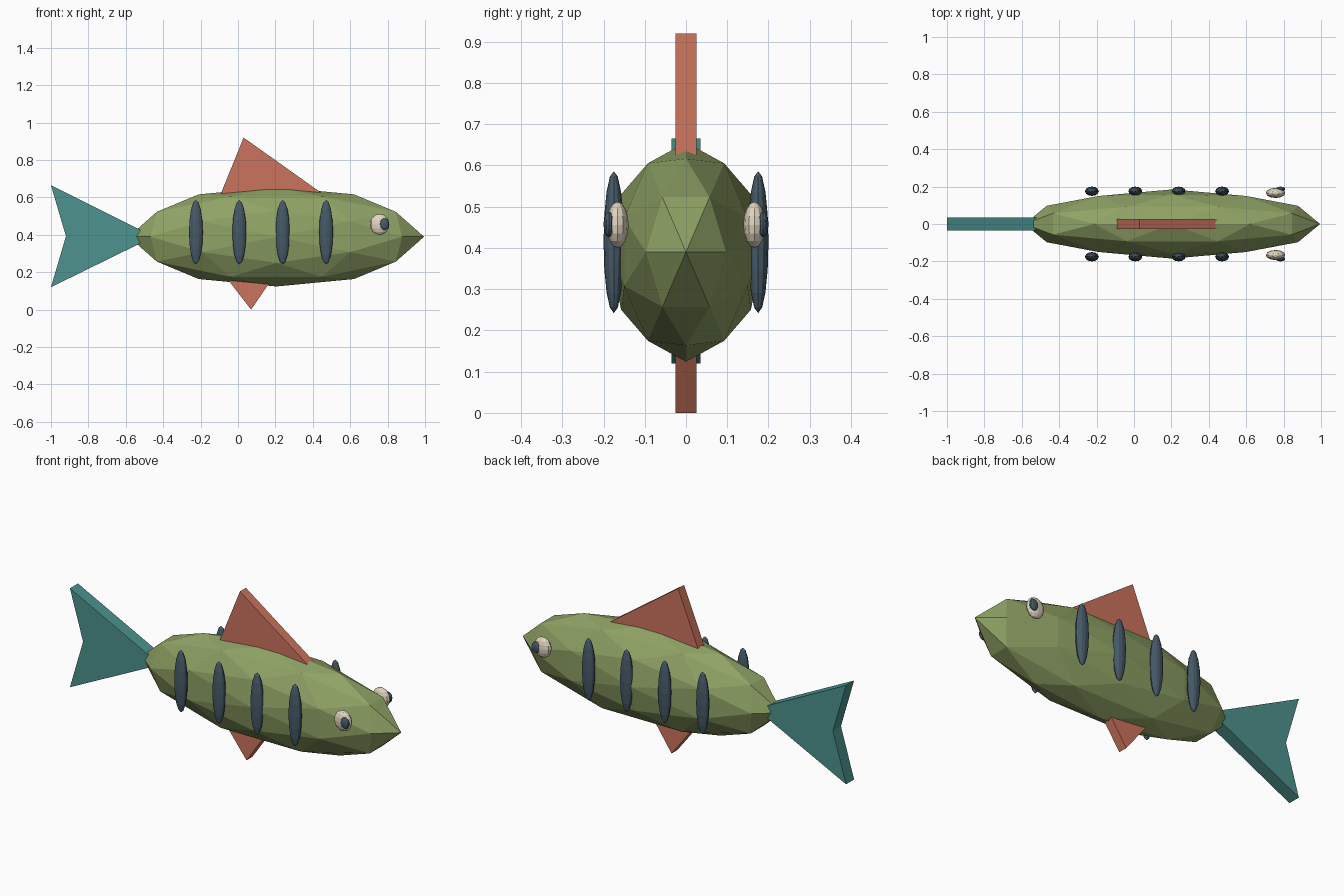
import bpy, bmesh
from itertools import product
from mathutils import Vector

cube = bpy.data.objects.get("Cube")
if cube:
    bpy.data.objects.remove(cube, do_unlink=True)


def material(name, rgb):
    """Flat colour given as 0-255 display values, stored as linear."""
    lin = [((c / 255 + 0.055) / 1.055) ** 2.4 for c in rgb] + [1]
    m = bpy.data.materials.new(name)
    m.use_nodes = True
    m.diffuse_color = lin
    m.node_tree.nodes["Principled BSDF"].inputs["Base Color"].default_value = lin
    return m


olive = material("olive_green", (143, 162, 101))
coral = material("coral", (203, 115, 92))
teal = material("teal", (76, 146, 141))
slate = material("slate_blue", (70, 90, 104))
cream = material("cream", (226, 214, 192))


def finish(name, bm, mat):
    bmesh.ops.recalc_face_normals(bm, faces=bm.faces)
    mesh = bpy.data.meshes.new(name)
    bm.to_mesh(mesh)
    bm.free()
    mesh.materials.append(mat)
    ob = bpy.data.objects.new(name, mesh)
    bpy.context.collection.objects.link(ob)
    return ob


def faceted_body(name, centre, radii, mat):
    """Icosahedron with an edge across each axis, split once and rounded."""
    phi = (1 + 5 ** 0.5) / 2
    corners = []
    for s, t in product((-1, 1), repeat=2):
        corners += [Vector((s * phi, t, 0)), Vector((0, s * phi, t)), Vector((t, 0, s * phi))]
    points = list(corners)
    for i, a in enumerate(corners):
        points += [(a + b) / 2 for b in corners[:i] if (a - b).length < 2.1]
    bm = bmesh.new()
    for p in points:
        bm.verts.new(p.normalized())
    bmesh.ops.convex_hull(bm, input=bm.verts)
    bmesh.ops.scale(bm, vec=radii, verts=bm.verts)
    bmesh.ops.translate(bm, vec=centre, verts=bm.verts)
    return finish(name, bm, mat)


def ellipsoid(name, centre, radii, mat, segments=12, rings=8):
    bm = bmesh.new()
    bmesh.ops.create_uvsphere(bm, u_segments=segments, v_segments=rings, radius=1)
    bmesh.ops.scale(bm, vec=radii, verts=bm.verts)
    bmesh.ops.translate(bm, vec=centre, verts=bm.verts)
    return finish(name, bm, mat)


def fin(name, outline, half, mat):
    """Side outline in x and z, extruded through y."""
    bm = bmesh.new()
    face = bm.faces.new([bm.verts.new((x, -half, z)) for x, z in outline])
    ext = bmesh.ops.extrude_face_region(bm, geom=[face])
    moved = [v for v in ext["geom"] if isinstance(v, bmesh.types.BMVert)]
    bmesh.ops.translate(bm, vec=(0, 2 * half, 0), verts=moved)
    return finish(name, bm, mat)


# Body
faceted_body("body", (0.205, 0, 0.39), (0.79, 0.185, 0.266), olive)

# Fins
fin("tail_fin", [(-1, 0.665), (-0.92, 0.393), (-1, 0.12), (-0.45, 0.39)], 0.035, teal)
fin("dorsal_fin", [(-0.1, 0.6), (0.03, 0.92), (0.48, 0.6)], 0.026, coral)
fin("belly_fin", [(-0.065, 0.175), (0.07, 0), (0.19, 0.175)], 0.026, coral)

# Side bands, eyes and pupils on both flanks
for side, s in (("right", -1), ("left", 1)):
    for i in range(4):
        ellipsoid(f"{side}_band_{i + 1}", (-0.225 + 0.232 * i, s * 0.175, 0.414),
                  (0.037, 0.025, 0.172), slate)
    ellipsoid(f"{side}_eye", (0.757, s * 0.166, 0.456), (0.052, 0.027, 0.056), cream)
    ellipsoid(f"{side}_pupil", (0.783, s * 0.187, 0.457), (0.026, 0.013, 0.031), slate)
